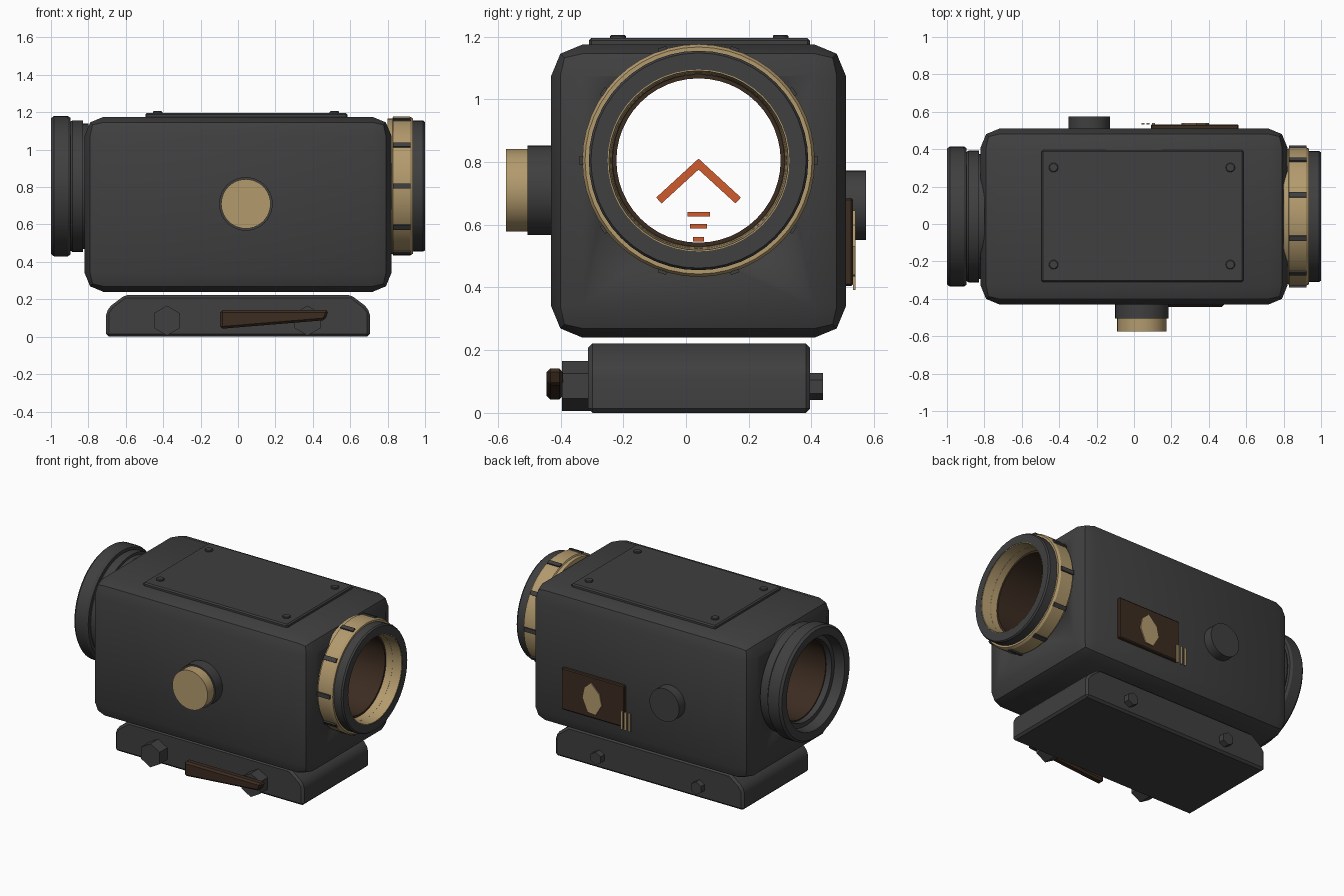
import bpy, bmesh, math
from mathutils import Vector

if "Cube" in bpy.data.objects:
    bpy.data.objects.remove(bpy.data.objects["Cube"])

CY, CZ = 0.04, 0.805          # optical axis


def mat(name, r, g, b):
    m = bpy.data.materials.new(name)
    m.diffuse_color = (r, g, b, 1)
    m.use_nodes = True
    m.node_tree.nodes["Principled BSDF"].inputs["Base Color"].default_value = m.diffuse_color
    return m


GREY = mat("dark grey", 0.05, 0.05, 0.05)
TAN = mat("tan", 0.45, 0.325, 0.155)
BROWN = mat("dark brown", 0.045, 0.025, 0.015)
ORANGE = mat("orange", 0.62, 0.105, 0.027)


def finish(name, bm, material, angle=30):
    bmesh.ops.recalc_face_normals(bm, faces=bm.faces)
    me = bpy.data.meshes.new(name)
    bm.to_mesh(me)
    bm.free()
    me.materials.append(material)
    ob = bpy.data.objects.new(name, me)
    bpy.context.collection.objects.link(ob)
    smooth(ob, angle)
    return ob


def smooth(ob, angle=30):
    bpy.ops.object.select_all(action='DESELECT')
    ob.select_set(True)
    bpy.context.view_layer.objects.active = ob
    bpy.ops.object.shade_smooth_by_angle(angle=math.radians(angle))


def prism(name, pts, axis, a, b, material, bevel=0):
    """Extrude a 2D outline from a to b along an axis."""
    def place(p, t):
        return {'x': (t, p[0], p[1]), 'y': (p[0], t, p[1]), 'z': (p[0], p[1], t)}[axis]
    bm = bmesh.new()
    lo = [bm.verts.new(place(p, a)) for p in pts]
    hi = [bm.verts.new(place(p, b)) for p in pts]
    bm.faces.new(lo)
    bm.faces.new(hi[::-1])
    n = len(pts)
    for i in range(n):
        bm.faces.new((lo[i], hi[i], hi[(i + 1) % n], lo[(i + 1) % n]))
    bmesh.ops.recalc_face_normals(bm, faces=bm.faces)
    if bevel:
        edges = [e for e in bm.edges if e.calc_face_angle(0) > 0.6]
        bmesh.ops.bevel(bm, geom=edges, offset=bevel, segments=1, affect='EDGES')
    return finish(name, bm, material)


def circle(u, v, r, n=40):
    return [(u + r * math.sin(math.tau * i / n), v + r * math.cos(math.tau * i / n)) for i in range(n)]


def rect(u0, u1, v0, v1):
    return [(u0, v0), (u1, v0), (u1, v1), (u0, v1)]


def lathe(name, profile, material, n=48):
    """Spin a closed (x, radius) profile round the optical axis."""
    bm = bmesh.new()
    rings = []
    for i in range(n):
        t = math.tau * i / n
        rings.append([bm.verts.new((x, CY + r * math.cos(t), CZ + r * math.sin(t))) for x, r in profile])
    m = len(profile)
    for i in range(n):
        p, q = rings[i], rings[(i + 1) % n]
        for j in range(m):
            k = (j + 1) % m
            bm.faces.new((p[j], p[k], q[k], q[j]))
    return finish(name, bm, material)


# Housing: rounded box with a bore cut right through
bm = bmesh.new()
bmesh.ops.create_cube(bm, size=1)
for v in bm.verts:
    v.co = Vector((v.co.x * 1.64, v.co.y * 0.94 + CY, v.co.z * 0.935 + 0.7075))
bmesh.ops.bevel(bm, geom=bm.edges[:], offset=0.1, segments=2, profile=0.5, affect='EDGES')
housing = finish("housing", bm, GREY)
cutter = prism("bore_cutter", circle(CY, CZ, 0.268, 48), 'x', -1.2, 1.2, GREY)
cutter.hide_render = True
mod = housing.modifiers.new("bore", 'BOOLEAN')
mod.object = cutter
mod.operation = 'DIFFERENCE'
mod.solver = 'EXACT'
bpy.ops.object.select_all(action='DESELECT')
housing.select_set(True)
bpy.context.view_layer.objects.active = housing
bpy.ops.object.modifier_move_to_index(modifier="bore", index=0)
bpy.ops.object.modifier_apply(modifier="bore")
bpy.data.objects.remove(cutter, do_unlink=True)

# Inner tube lining the bore
lathe("inner_tube", [(-0.89, 0.262), (0.89, 0.262), (0.89, 0.275), (-0.89, 0.275)], BROWN)

# Large lens hood at the left end
lathe("lens_hood", [(-0.80, 0.27), (-0.80, 0.335), (-0.83, 0.335), (-0.83, 0.352), (-0.885, 0.352),
                    (-0.895, 0.345), (-0.895, 0.365), (-0.91, 0.375), (-0.985, 0.375), (-1.0, 0.362),
                    (-1.0, 0.31), (-0.93, 0.30), (-0.93, 0.27)], GREY)

# Eyepiece at the right end, with tan grip ring and lining
lathe("grip_ring", [(0.80, 0.28), (0.80, 0.362), (0.825, 0.362), (0.83, 0.371), (0.92, 0.371),
                    (0.935, 0.362), (0.935, 0.28)], TAN)
lathe("eyepiece", [(0.93, 0.29), (0.93, 0.35), (0.99, 0.35), (1.0, 0.343), (1.0, 0.29)], GREY)
lathe("eyepiece_lining", [(0.88, 0.276), (0.88, 0.292), (0.998, 0.292), (0.998, 0.286)], TAN)
for i in range(10):
    t = math.tau * i / 10
    c, s = math.cos(t), math.sin(t)
    pts = [(CY + r * c - w * s, CZ + r * s + w * c)
           for r, w in ((0.35, -0.014), (0.379, -0.014), (0.379, 0.014), (0.35, 0.014))]
    prism(f"grip_rib_{i}", pts, 'x', 0.828, 0.922, GREY)

# Reticle: chevron and three range bars
prism("reticle_chevron", [(CY, 0.811), (CY + 0.135, 0.687), (CY + 0.118, 0.668), (CY, 0.776),
                          (CY - 0.118, 0.668), (CY - 0.135, 0.687)], 'x', -0.004, 0.004, ORANGE)
for i, (w, z) in enumerate(((0.036, 0.634), (0.027, 0.595), (0.017, 0.554))):
    prism(f"reticle_bar_{i}", rect(CY - w, CY + w, z - 0.007, z + 0.007), 'x', -0.004, 0.004, ORANGE)

# Top cover with four rivets
prism("top_cover", rect(-0.495, 0.585, -0.31, 0.395), 'z', 1.16, 1.196, GREY, 0.008)
for i, x in enumerate((-0.43, 0.515)):
    for j, y in enumerate((-0.217, 0.302)):
        prism(f"cover_rivet_{i}{j}", circle(x, y, 0.025, 16), 'z', 1.19, 1.206, GREY, 0.004)

# Front and rear turrets
prism("front_turret", circle(0.042, 0.71, 0.143), 'y', -0.505, -0.42, GREY)
prism("front_turret_cap", circle(0.042, 0.71, 0.132), 'y', -0.574, -0.50, TAN)
prism("rear_turret", circle(-0.24, 0.662, 0.111), 'y', 0.50, 0.574, GREY)

# Rear plate with plain inlay and marker strips
prism("rear_plate", rect(0.09, 0.56, 0.405, 0.685), 'y', 0.505, 0.533, BROWN, 0.006)
prism("plate_inlay", [(0.30, 0.435), (0.36, 0.44), (0.40, 0.53), (0.385, 0.60), (0.335, 0.645),
                      (0.27, 0.58), (0.255, 0.51)], 'y', 0.532, 0.540, TAN)
for i, x in enumerate((0.047, 0.076, 0.105)):
    prism(f"marker_strip_{i}", rect(x - 0.008, x + 0.008, 0.392, 0.515), 'y', 0.533, 0.541, TAN)

# Mounting base
prism("mount_base", [(-0.705, 0), (0.705, 0), (0.705, 0.13), (0.68, 0.165), (0.605, 0.222),
                     (-0.605, 0.222), (-0.68, 0.165), (-0.705, 0.13)],
      'y', -0.312, 0.396, GREY, 0.014)
for i, x in enumerate((-0.38, 0.372)):
    prism(f"front_bolt_{i}", circle(x, 0.086, 0.08, 6), 'y', -0.395, -0.30, GREY)
    prism(f"rear_nut_{i}", circle(x, 0.084, 0.043, 6), 'y', 0.39, 0.437, GREY)

# Clamp lever
prism("clamp_lever", [(-0.095, 0.042), (0.465, 0.088), (0.485, 0.142), (-0.095, 0.142)],
      'y', -0.445, -0.392, BROWN, 0.012)
